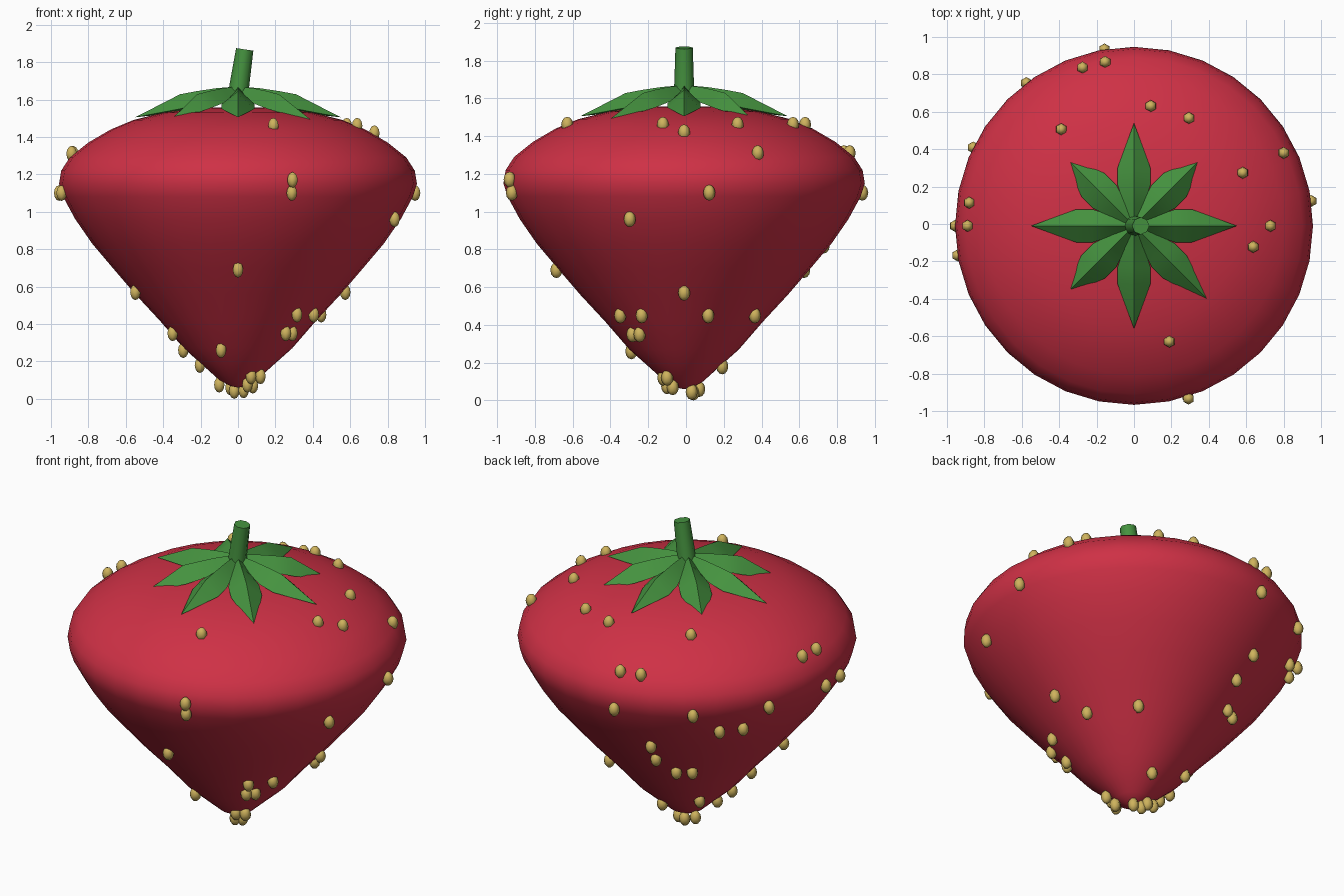
import bpy, bmesh, math
from mathutils import Vector, Matrix

if "Cube" in bpy.data.objects:
    bpy.data.objects.remove(bpy.data.objects["Cube"])


def material(name, rgb):
    m = bpy.data.materials.new(name)
    m.diffuse_color = (*rgb, 1)
    m.use_nodes = True
    m.node_tree.nodes["Principled BSDF"].inputs["Base Color"].default_value = m.diffuse_color
    return m


RED = material("berry red", (0.62, 0.03, 0.06))
GREEN = material("leaf green", (0.06, 0.29, 0.05))
GOLD = material("seed gold", (0.62, 0.45, 0.11))


def finish(name, bm, mat, smooth=None):
    bmesh.ops.recalc_face_normals(bm, faces=bm.faces)
    me = bpy.data.meshes.new(name)
    bm.to_mesh(me)
    bm.free()
    me.materials.append(mat)
    ob = bpy.data.objects.new(name, me)
    bpy.context.collection.objects.link(ob)
    if smooth:
        bpy.ops.object.select_all(action='DESELECT')
        ob.select_set(True)
        bpy.context.view_layer.objects.active = ob
        bpy.ops.object.shade_smooth_by_angle(angle=math.radians(smooth))
    return ob


# Fruit body: lathed profile (radius, height)
PROFILE = [(0, .06), (.04, .068), (.1, .1), (.2, .19), (.29, .27), (.42, .42),
           (.55, .56), (.67, .70), (.78, .83), (.87, .96), (.935, 1.08),
           (.957, 1.15), (.945, 1.22), (.9, 1.29), (.8, 1.37), (.68, 1.44),
           (.56, 1.49), (.4, 1.53), (.2, 1.555), (0, 1.56)]
CY = -0.01
SIDES = 32

bm = bmesh.new()
rings = []
for r, z in PROFILE:
    if r == 0:
        rings.append([bm.verts.new((0, CY, z))])
    else:
        rings.append([bm.verts.new((r * math.cos(math.tau * i / SIDES),
                                    CY + r * math.sin(math.tau * i / SIDES), z))
                      for i in range(SIDES)])
for a, b in zip(rings, rings[1:]):
    for i in range(SIDES):
        j = (i + 1) % SIDES
        quad = [a[i % len(a)], a[j % len(a)], b[j % len(b)], b[i % len(b)]]
        bm.faces.new(list(dict.fromkeys(quad)))
finish("fruit_body", bm, RED, 60)


# Seeds: small upright ellipsoids sitting on the skin
def surface_radius(z):
    for (r0, z0), (r1, z1) in zip(PROFILE, PROFILE[1:]):
        if z0 <= z <= z1:
            return r0 + (r1 - r0) * (z - z0) / (z1 - z0)
    return 0


# height -> compass angles in degrees
SEED_RINGS = {
    1.46: [-73, -10, 26, 63, 82, 127],
    1.42: [0],
    1.31: [26, 100, 108, 172, 180],
    1.17: [-72.5],
    1.10: [-72.5, 8, 99.5, 127, 154, 180, 189.5],
    .96: [-19, 137, 146],
    .82: [110],
    .69: [-90, 110],
    .57: [0, 119, 128, 197],
    .45: [-47, -29, 16, 54],
    .35: [-47, -39, 201],
    .26: [-108, 139, 185],
    .18: [82, 182],
}
TIP_SEEDS = [(.07, -.12, .12), (.12, -.10, .12), (.05, -.10, .075),
             (.08, -.07, .07), (-.10, .05, .075), (-.04, .07, .06),
             (-.02, .04, .042), (.03, .03, .045)]
spots = list(TIP_SEEDS)
for z, angles in SEED_RINGS.items():
    r = surface_radius(z) + .015
    spots += [(r * math.cos(math.radians(a)),
               CY + r * math.sin(math.radians(a)), z) for a in angles]

bm = bmesh.new()
for p in spots:
    bmesh.ops.create_uvsphere(
        bm, u_segments=6, v_segments=6, radius=1,
        matrix=Matrix.Translation(p) @ Matrix.Diagonal((.032, .032, .042, 1)))
finish("seeds", bm, GOLD, 60)

# Leaf crown: eight pointed leaves with a raised ridge
# stations: (distance, half width, ridge height, edge height)
STATIONS = [(0, .035, 1.67, 1.62), (.12, .055, 1.66, 1.60),
            (.22, .088, 1.645, 1.575), (.31, .088, 1.628, 1.55)]


def leaf(bm, angle, tip_r, tip_z):
    rot = Matrix.Rotation(angle, 3, 'Z')

    def vert(x, y, z):
        return bm.verts.new(rot @ Vector((x, y, z)) + Vector((0, CY, 0)))

    loops = [(vert(d, -w, e), vert(d, 0, t), vert(d, w, e), vert(d, 0, e - .02))
             for d, w, t, e in STATIONS]
    tip = vert(tip_r, 0, tip_z)
    bm.faces.new(loops[0])
    for a, b in zip(loops, loops[1:]):
        for i in range(4):
            j = (i + 1) % 4
            bm.faces.new((a[i], a[j], b[j], b[i]))
    for i in range(4):
        bm.faces.new((loops[-1][i], loops[-1][(i + 1) % 4], tip))


bm = bmesh.new()
for k in range(8):
    if k % 2:
        leaf(bm, math.tau * k / 8, .58 if k == 7 else .53, 1.475)
    else:
        leaf(bm, math.tau * k / 8, .55, 1.505)
finish("leaf_crown", bm, GREEN, 25)

# Stem: slightly leaning eight-sided peg
bm = bmesh.new()
loops = []
for x, z, r in [(0, 1.58, .06), (.008, 1.68, .052), (.036, 1.868, .046)]:
    loops.append([bm.verts.new((x + r * math.cos(math.tau * i / 8),
                                CY + r * math.sin(math.tau * i / 8),
                                z - .15 * r * math.cos(math.tau * i / 8)))
                  for i in range(8)])
for a, b in zip(loops, loops[1:]):
    for i in range(8):
        j = (i + 1) % 8
        bm.faces.new((a[i], a[j], b[j], b[i]))
bm.faces.new(loops[0])
bm.faces.new(loops[-1])
finish("stem", bm, GREEN, 50)
